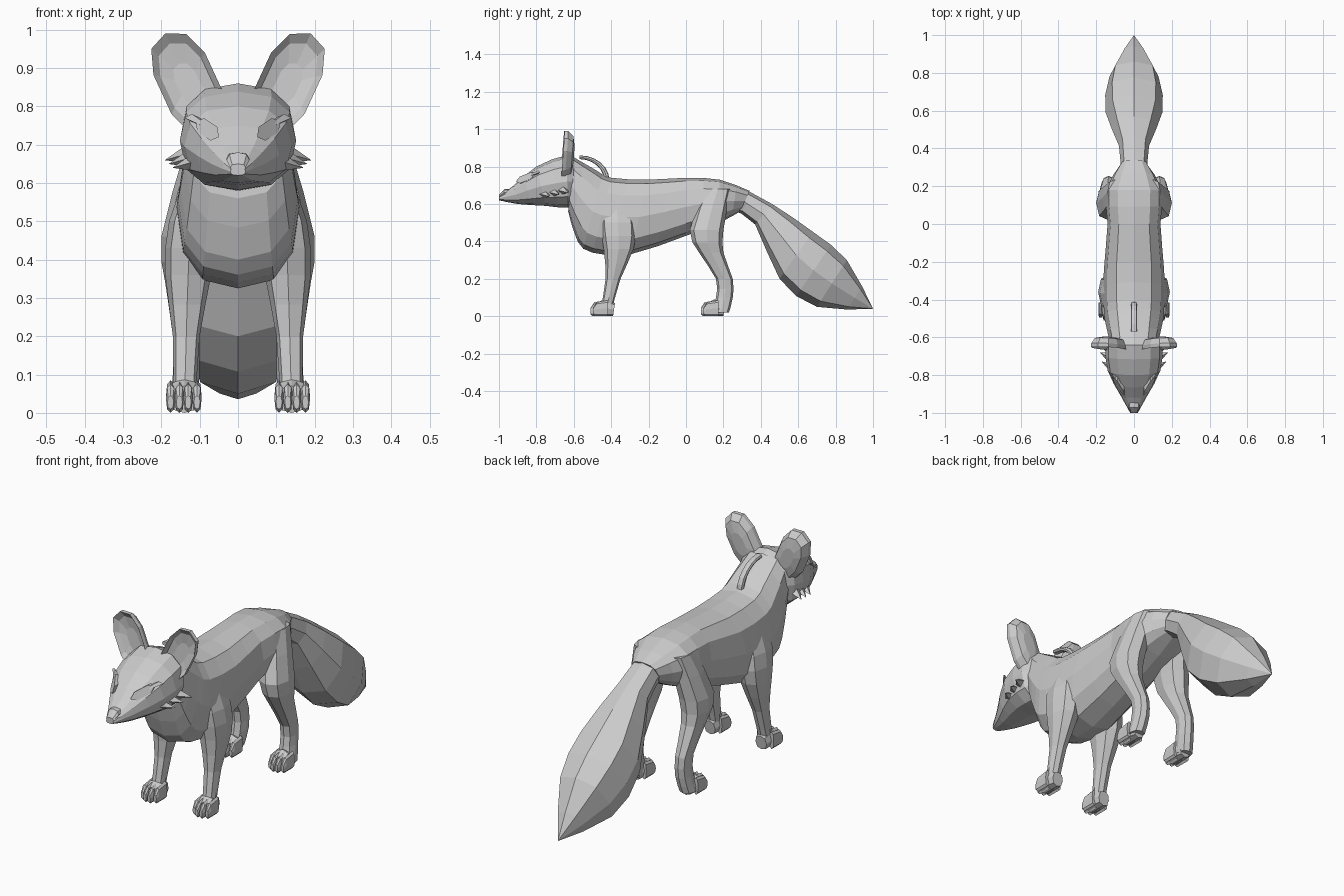
import bpy, bmesh
from math import sin, cos, tau, pi, copysign
from mathutils import Vector

cube = bpy.data.objects.get("Cube")
if cube:
    bpy.data.objects.remove(cube, do_unlink=True)

color = (.6, .6, .6, 1)
grey = bpy.data.materials.new("plain_grey")
grey.use_nodes = True
grey.diffuse_color = color
grey.node_tree.nodes["Principled BSDF"].inputs["Base Color"].default_value = color


def loft(name, rings, mirror=False):
    """Skin a list of equal-length point rings and cap both ends."""
    bm = bmesh.new()
    loops = [[bm.verts.new(point) for point in ring] for ring in rings]
    for first, second in zip(loops, loops[1:]):
        for i in range(len(first)):
            bm.faces.new((first[i - 1], first[i], second[i], second[i - 1]))
    bm.faces.new(loops[0])
    bm.faces.new(loops[-1])
    bmesh.ops.remove_doubles(bm, verts=bm.verts, dist=.0005)
    bmesh.ops.recalc_face_normals(bm, faces=bm.faces)
    mesh = bpy.data.meshes.new(name)
    bm.to_mesh(mesh)
    bm.free()
    mesh.materials.append(grey)
    obj = bpy.data.objects.new(name, mesh)
    bpy.context.collection.objects.link(obj)
    if mirror:
        obj.modifiers.new("Mirror", 'MIRROR')
    return obj


def superellipse(center, up, side, sides, power=.8):
    """Ring of points that starts in the up direction."""
    points = []
    for i in range(sides):
        angle = tau * i / sides
        c, s = cos(angle), sin(angle)
        points.append(center + up * copysign(abs(c) ** power, c)
                      + side * copysign(abs(s) ** power, s))
    return points


def refine(sections):
    """Add a smooth in-between section to each span of a short profile."""
    result = []
    last = len(sections) - 1
    for i in range(last):
        before, after = sections[max(i - 1, 0)], sections[min(i + 2, last)]
        start, end = sections[i], sections[i + 1]
        result.append(start)
        result.append([(9 * (b + c) - a - d) / 16
                       for a, b, c, d in zip(before, start, end, after)])
    return result + [sections[last]]


def spine(name, sections, sides=12, x=0, mirror=False):
    """Loft along y from (top y, top z, bottom y, bottom z, half width)."""
    rings = []
    for top_y, top_z, bottom_y, bottom_z, width in sections:
        top, bottom = Vector((x, top_y, top_z)), Vector((x, bottom_y, bottom_z))
        rings.append(superellipse((top + bottom) / 2, (top - bottom) / 2,
                                  Vector((width, 0, 0)), sides))
    return loft(name, rings, mirror)


def leg(name, sections):
    """Loft along z from (height, front y, back y, inner x, outer x)."""
    rings = []
    for z, front, back, inner, outer in refine(sections):
        center = Vector(((inner + outer) / 2, (front + back) / 2, z))
        rings.append(superellipse(center, Vector((0, (back - front) / 2, 0)),
                                  Vector(((outer - inner) / 2, 0, 0)), 8))
    return loft(name, rings, True)


def spike(name, root, tip, up, out):
    """Four-sided tapering tuft, one on each side of the head."""
    up, out = Vector(up), Vector(out)
    loft(name, [superellipse(Vector(root), up, out, 4),
                superellipse(Vector(tip), up * .02, out * .02, 4)], True)


# Torso and neck
spine("torso", refine([
    (-.6, .85, -.63, .56, .13), (-.48, .78, -.58, .4, .15), (-.4, .74, -.5, .34, .16),
    (-.2, .73, -.3, .33, .16), (0, .74, 0, .43, .14), (.18, .73, .18, .5, .15),
    (.34, .67, .29, .56, .07)]))

# Bushy tail
spine("tail", refine([
    (.27, .7, .24, .57, .07), (.46, .6, .37, .49, .08), (.68, .45, .5, .2, .15),
    (.86, .3, .7, .05, .13), (1, .04, 1, .04, 0)]), 8)

# Head and muzzle
spine("head", refine([
    (-.58, .82, -.61, .62, .11), (-.64, .86, -.63, .58, .15), (-.8, .8, -.75, .59, .14),
    (-.92, .7, -.9, .6, .07), (-1, .64, -1, .62, .02)]))
spine("nose", [(-.94, .68, -.94, .65, .03), (-.97, .68, -.98, .64, .03),
               (-1, .65, -1, .63, .02)], 8)

# Cupped ears: hollow, inner wall, rim and bulged back
ear_rings = []
for scale, depth in ((.4, .03), (.8, .02), (1, 0), (1, .02), (.8, .05), (.4, .06)):
    ear_rings.append(superellipse(Vector((.13, depth - .66, .86)), Vector((.06, .01, .13)) * scale,
                                  Vector((.07, 0, -.03)) * scale, 10))
loft("ear", ear_rings, True)

# Cheek tufts in a row, then brow ridges and eyes
for i in range(3):
    shift = Vector((.01, .05, .01)) * i
    spike("cheek_tuft", Vector((.1, -.77, .66)) + shift, Vector((.17, -.73, .64)) + shift,
          (0, 0, .03), (0, .04, 0))
spike("brow", (.12, -.79, .77), (.05, -.89, .73), (0, 0, .01), (.02, .01, 0))
loft("eye", [superellipse(Vector((.08, y, .74)), Vector((.03, .05, .02)),
                          Vector((.01, 0, -.02)), 6) for y in (-.86, -.83)], True)

# Strap loop behind the neck: a quarter arch
arch = []
for i in range(7):
    c, s = cos(pi * i / 12), sin(pi * i / 12)
    arch.append((-.57 + .16 * s, .73 + .13 * c, -.57 + .13 * s, .73 + .11 * c, .016))
spine("neck_loop", arch, 8)

# Legs
leg("front_leg", [
    (.02, -.46, -.4, .11, .17), (.2, -.43, -.35, .1, .17), (.36, -.44, -.28, .07, .19),
    (.5, -.46, -.27, .06, .18), (.66, -.43, -.32, .04, .12)])
leg("hind_leg", [
    (.02, .14, .23, .11, .18), (.1, .16, .25, .1, .17), (.2, .16, .25, .1, .17),
    (.34, .07, .2, .09, .19), (.46, .02, .2, .07, .2), (.68, .1, .24, .04, .14)])

# Paws, each a heel and four toes
for name, y in (("front", -.51), ("hind", .08)):
    spine(name + "_paw", [(y + .03, .07, y + .03, 0, .04), (y + .07, .09, y + .07, 0, .04),
                          (y + .13, .07, y + .12, 0, .03)], 8, .14, True)
    for i in range(4):
        front = y + (.014 if i in (0, 3) else 0)
        spine(name + "_toe", [
            (front, .045, front, .01, .008), (front + .02, .075, front + .01, 0, .012),
            (front + .08, .085, front + .08, 0, .012)], 8, .107 + i * .023, True)
